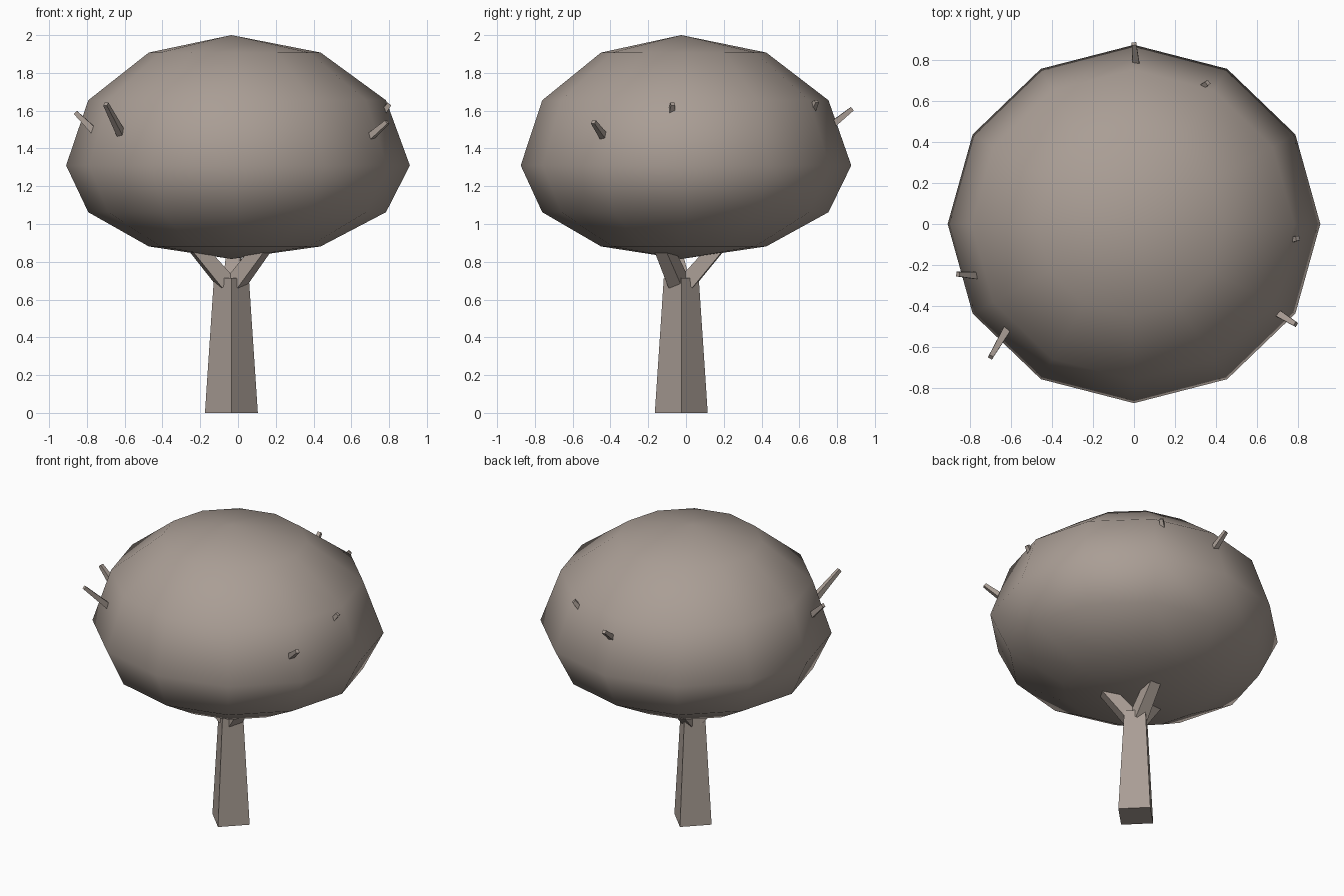
import bpy
import bmesh
import math
from mathutils import Vector

old = bpy.data.objects.get("Cube")
if old:
    bpy.data.objects.remove(old, do_unlink=True)

# One flat colour for the whole tree
bark = bpy.data.materials.new("warm_grey_brown")
bark.use_nodes = True
colour = (0.40, 0.34, 0.30, 1)
bark.diffuse_color = colour
bark.node_tree.nodes["Principled BSDF"].inputs["Base Color"].default_value = colour

CX, CY = -0.035, -0.025


def finish(bm, name):
    mesh = bpy.data.meshes.new(name)
    bm.to_mesh(mesh)
    bm.free()
    mesh.materials.append(bark)
    obj = bpy.data.objects.new(name, mesh)
    bpy.context.collection.objects.link(obj)
    return obj


def limb(name, start, end, r_start, r_end, turn=0.0):
    """Tapered four-sided limb between two points; radii reach the corners."""
    start, end = Vector(start), Vector(end)
    axis = end - start
    bm = bmesh.new()
    bmesh.ops.create_cone(bm, cap_ends=True, segments=4, radius1=r_start,
                          radius2=r_end, depth=axis.length)
    quat = axis.to_track_quat('Z', 'Y')
    for v in bm.verts:
        c, s = math.cos(turn), math.sin(turn)
        p = Vector((v.co.x * c - v.co.y * s, v.co.x * s + v.co.y * c, v.co.z))
        v.co = quat @ p + (start + end) / 2
    return finish(bm, name)


# Trunk, with its corners on the main axes
limb("trunk", (CX, CY, 0), (CX, CY, 0.715), 0.14, 0.0925)

# Forking branches that run up into the crown
for i, deg in enumerate((-30, 85, 195)):
    a = math.radians(deg)
    limb(f"branch_{i + 1}",
         (CX + 0.03 * math.cos(a), CY + 0.03 * math.sin(a), 0.69),
         (CX + 0.3 * math.cos(a), CY + 0.3 * math.sin(a), 1.0),
         0.06, 0.045, math.radians(45))

# Crown: twelve-sided ball, taller above its widest ring than below
bm = bmesh.new()
bmesh.ops.create_uvsphere(bm, u_segments=12, v_segments=6, radius=1)
for v in bm.verts:
    x, y, z = v.co
    ring = math.hypot(x, y)
    # the widest ring sits on the model centre, the poles over the trunk
    shift = 1 - ring
    v.co = (x * 0.91 + CX * shift, y * 0.875 + CY * shift,
            1.31 + z * (0.69 if z > 0 else 0.495))
crown = finish(bm, "crown")
for p in crown.data.polygons:
    p.use_smooth = True

# Twig ends poking out of the crown: (tip, point where it leaves the crown)
twigs = [
    ((0.00, 0.88, 1.61), (0.01, 0.78, 1.53)),
    ((0.36, 0.69, 1.65), (0.32, 0.66, 1.59)),
    ((0.80, -0.07, 1.635), (0.75, -0.08, 1.57)),
    ((0.79, -0.49, 1.54), (0.71, -0.44, 1.47)),
    ((-0.70, -0.65, 1.635), (-0.63, -0.53, 1.50)),
    ((-0.86, -0.245, 1.59), (-0.79, -0.25, 1.52)),
]
for i, (tip, base) in enumerate(twigs):
    tip, base = Vector(tip), Vector(base)
    root = base + (base - tip).normalized() * 0.06
    limb(f"twig_{i + 1}", root, tip, 0.028, 0.016, math.radians(45))
